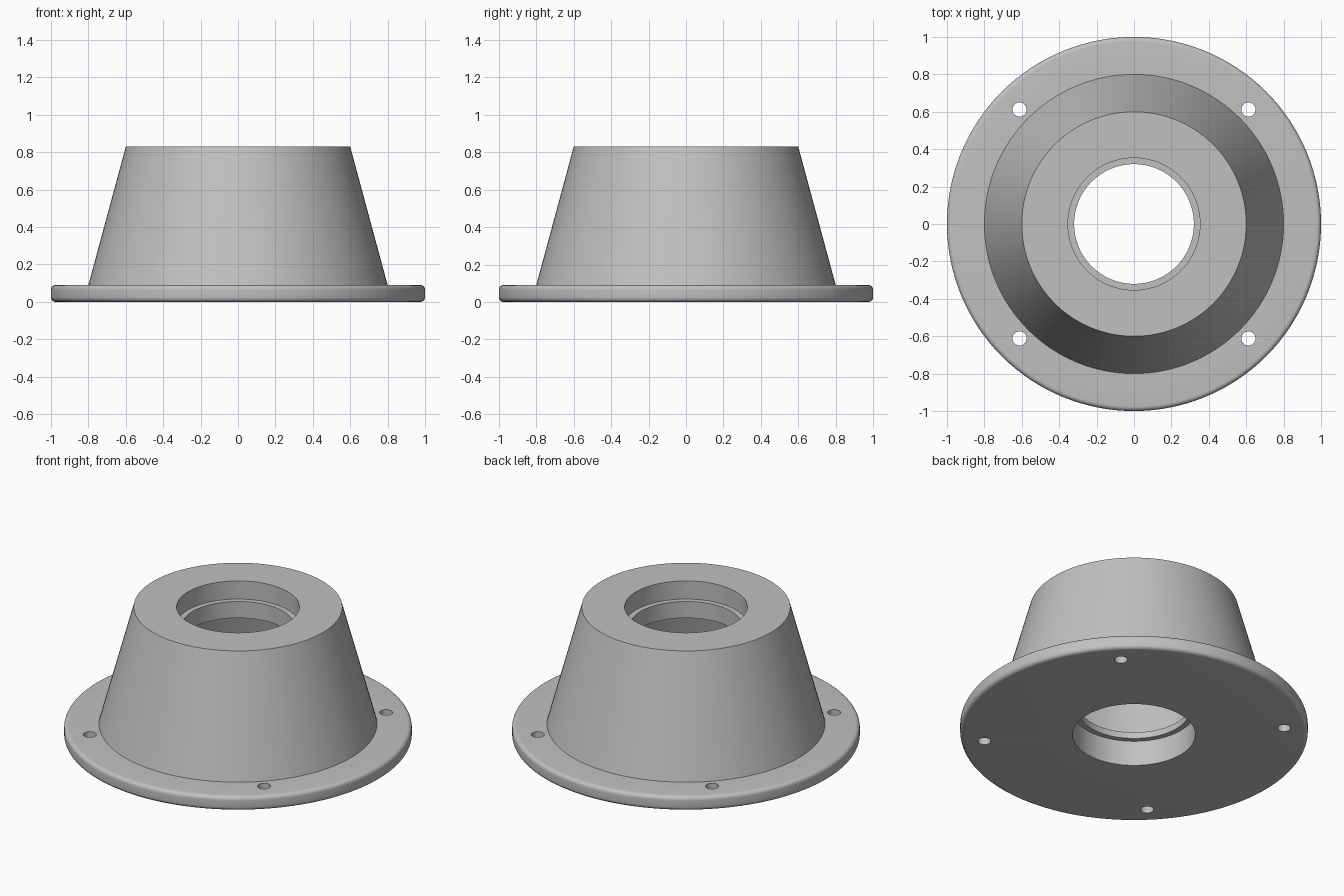
import bpy
import bmesh
import math
from mathutils import Matrix

SEGMENTS = 128

cube = bpy.data.objects.get("Cube")
if cube:
    bpy.data.objects.remove(cube, do_unlink=True)

grey = bpy.data.materials.new("machined grey")
grey.use_nodes = True
colour = (0.53, 0.53, 0.53, 1)
grey.diffuse_color = colour
grey.node_tree.nodes["Principled BSDF"].inputs["Base Color"].default_value = colour


def finish(name, bm):
    bmesh.ops.recalc_face_normals(bm, faces=bm.faces)
    mesh = bpy.data.meshes.new(name)
    bm.to_mesh(mesh)
    bm.free()
    obj = bpy.data.objects.new(name, mesh)
    bpy.context.collection.objects.link(obj)
    mesh.materials.append(grey)
    return obj


def lathe(name, profile):
    """Spin a closed (radius, height) profile around z."""
    bm = bmesh.new()
    verts = [bm.verts.new((r, 0, z)) for r, z in profile]
    edges = [bm.edges.new((v, verts[i - 1])) for i, v in enumerate(verts)]
    bmesh.ops.spin(bm, geom=verts + edges, cent=(0, 0, 0), axis=(0, 0, 1),
                   angle=math.tau, steps=SEGMENTS, use_merge=True)
    bmesh.ops.remove_doubles(bm, verts=bm.verts, dist=1e-5)
    return finish(name, bm)


def fillet(r, z, radius, start):
    """Quarter-round corner points around the centre (r, z)."""
    angles = [math.radians(start + i * 15) for i in range(7)]
    return [(r + radius * math.cos(a), z + radius * math.sin(a)) for a in angles]


# Outer shell: rounded flange and tapered body
top, plate, edge = 0.83, 0.09, 0.025
outside = (fillet(1 - edge, edge, edge, -90)
           + fillet(1 - edge, plate - edge, edge, 0)
           + [(0.8, plate), (0.6, top)])

# Bore: upper seat, lip, tapered cavity, thin lip, lower seat
seat, lip = 0.353, 0.32
bore = [(seat, top), (seat, 0.715), (lip, 0.715), (lip, 0.61),
        (0.49, 0.61), (0.6, 0.2), (lip, 0.2), (lip, 0.16),
        (seat, 0.16), (seat, 0)]
housing = lathe("flanged_housing", outside + bore)

# Four bolt holes through the flange
bm = bmesh.new()
for x in (-0.612, 0.612):
    for y in (-0.612, 0.612):
        bmesh.ops.create_cone(bm, cap_ends=True, segments=32, radius1=0.038,
                              radius2=0.038, depth=0.3,
                              matrix=Matrix.Translation((x, y, 0)))
cutter = finish("bolt_hole_cutter", bm)
cutter.hide_render = True
cutter.hide_set(True)
cutter.display_type = 'WIRE'

cut = housing.modifiers.new("bolt_holes", 'BOOLEAN')
cut.operation = 'DIFFERENCE'
cut.solver = 'EXACT'
cut.object = cutter

# Apply the cut, then smooth the round surfaces
bpy.ops.object.select_all(action='DESELECT')
bpy.context.view_layer.objects.active = housing
housing.select_set(True)
bpy.ops.object.modifier_apply(modifier=cut.name)
bpy.data.objects.remove(cutter, do_unlink=True)
bpy.ops.object.shade_smooth_by_angle(angle=math.radians(30))
